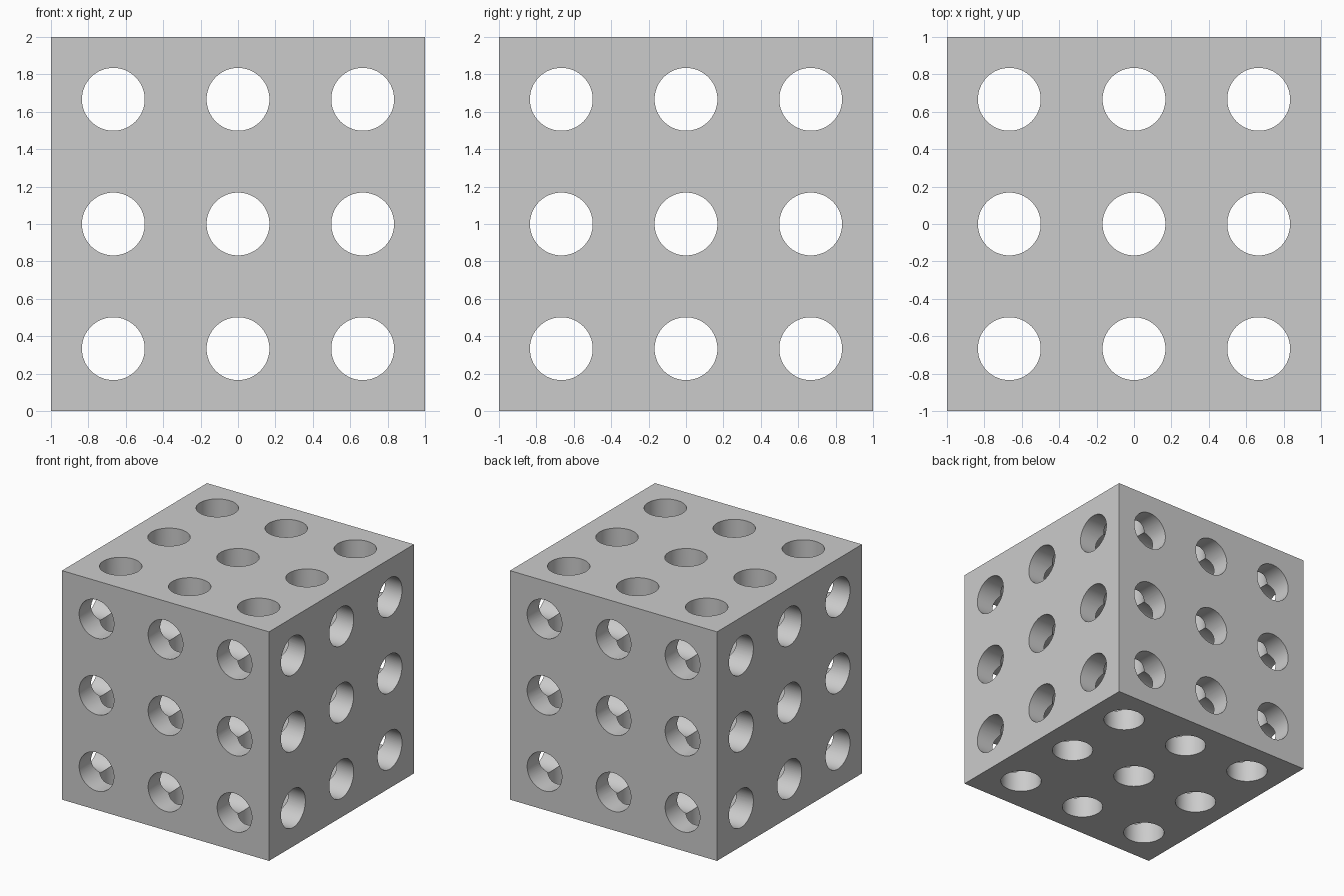
import bpy
import bmesh
from math import radians
from mathutils import Matrix, Vector

if "Cube" in bpy.data.objects:
    bpy.data.objects.remove(bpy.data.objects["Cube"])

SIZE = 2.0
PITCH = SIZE / 3
RADIUS = 0.168
CENTRE = Vector((0, 0, SIZE / 2))


def make_object(name, bm):
    mesh = bpy.data.meshes.new(name)
    bm.to_mesh(mesh)
    bm.free()
    obj = bpy.data.objects.new(name, mesh)
    bpy.context.collection.objects.link(obj)
    return obj


def drill_set(name, turn):
    """Nine parallel drills along z, turned to another axis."""
    bm = bmesh.new()
    for i in (-1, 0, 1):
        for j in (-1, 0, 1):
            place = (Matrix.Translation(CENTRE) @ turn
                     @ Matrix.Translation((i * PITCH, j * PITCH, 0)))
            bmesh.ops.create_cone(bm, cap_ends=True, segments=64, radius1=RADIUS,
                                  radius2=RADIUS, depth=SIZE + 0.4, matrix=place)
    return make_object(name, bm)


# Solid block
bm = bmesh.new()
bmesh.ops.create_cube(bm, size=SIZE, matrix=Matrix.Translation(CENTRE))
block = make_object("drilled_block", bm)

# Through holes along each axis
turns = {
    "z_drills": Matrix.Identity(4),
    "x_drills": Matrix.Rotation(radians(90), 4, 'Y'),
    "y_drills": Matrix.Rotation(radians(90), 4, 'X'),
}
bpy.context.view_layer.objects.active = block
block.select_set(True)
for name, turn in turns.items():
    drills = drill_set(name, turn)
    drills.hide_render = True
    cut = block.modifiers.new(name, 'BOOLEAN')
    cut.operation = 'DIFFERENCE'
    cut.solver = 'MANIFOLD'
    cut.object = drills
    bpy.ops.object.modifier_apply(modifier=cut.name)
    bpy.data.objects.remove(drills)

# Smooth bores, crisp rims
bpy.ops.object.shade_smooth_by_angle(angle=radians(30))
